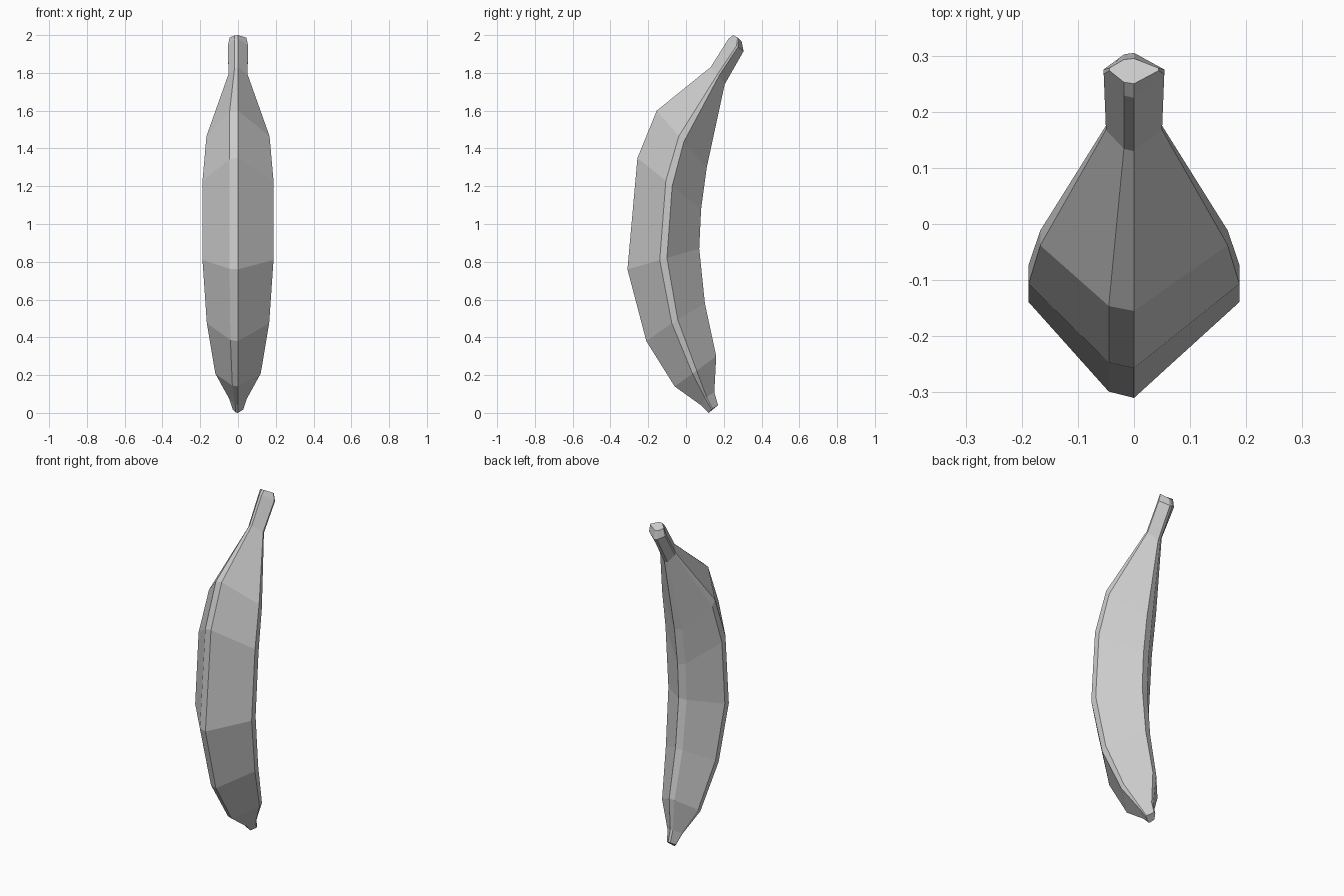
import bpy, bmesh

cube = bpy.data.objects.get("Cube")
if cube:
    bpy.data.objects.remove(cube, do_unlink=True)

# One plain grey for the whole fruit
grey = bpy.data.materials.new("plain grey")
grey.use_nodes = True
tone = (0.6, 0.6, 0.6, 1)
grey.diffuse_color = tone
grey.node_tree.nodes["Principled BSDF"].inputs["Base Color"].default_value = tone

# Sections from blossom end to stem tip:
# front ridge (y, z), side ridge (y, z), back ridge (y, z), half width, bevel
SECTIONS = [
    ((.12, 0), (.137, .02), (.17, .04), .028, .012),
    ((.08, .04), (.105, .08), (.15, .11), .047, .015),
    ((-.06, .14), (.045, .215), (.16, .30), .12, .03),
    ((-.21, .38), (-.06, .485), (.10, .58), .165, .04),
    ((-.31, .76), (-.12, .815), (.07, .87), .188, .045),
    ((-.257, 1.35), (-.09, 1.215), (.08, 1.08), .188, .045),
    ((-.155, 1.60), (-.025, 1.45), (.11, 1.30), .167, .045),
    ((.13, 1.83), (.172, 1.79), (.205, 1.74), .05, .018),
    ((.225, 1.98), (.272, 1.94), (.305, 1.915), .054, .018),
    ((.25, 2.0), (.276, 1.985), (.295, 1.965), .044, .018),
]


def mix(a, b, t):
    return tuple(p + (q - p) * t for p, q in zip(a, b))


def ring(front, side, back, width, bevel):
    """Diamond section with a narrow flat strip along each ridge."""
    t = 0.1
    side_front, side_back = mix(side, front, t), mix(side, back, t)
    drop = bevel / width * 0.25
    outline = [
        (0, front), (width, side_front), (width, side_back), (0, back),
        (-bevel, mix(back, side, drop)), (-width, side_back),
        (-width, side_front), (-bevel, mix(front, side, drop)),
    ]
    return [(x, y, z) for x, (y, z) in outline]


# Peel: loft through the sections and close both ends
bm = bmesh.new()
loops = [[bm.verts.new(p) for p in ring(*s)] for s in SECTIONS]
for low, high in zip(loops, loops[1:]):
    for i in range(len(low)):
        j = (i + 1) % len(low)
        bm.faces.new((low[i], low[j], high[j], high[i]))
bm.faces.new(loops[0][::-1])
bm.faces.new(loops[-1])
bmesh.ops.recalc_face_normals(bm, faces=bm.faces[:])
mesh = bpy.data.meshes.new("banana")
bm.to_mesh(mesh)
bm.free()
mesh.materials.append(grey)
banana = bpy.data.objects.new("banana", mesh)
bpy.context.collection.objects.link(banana)
